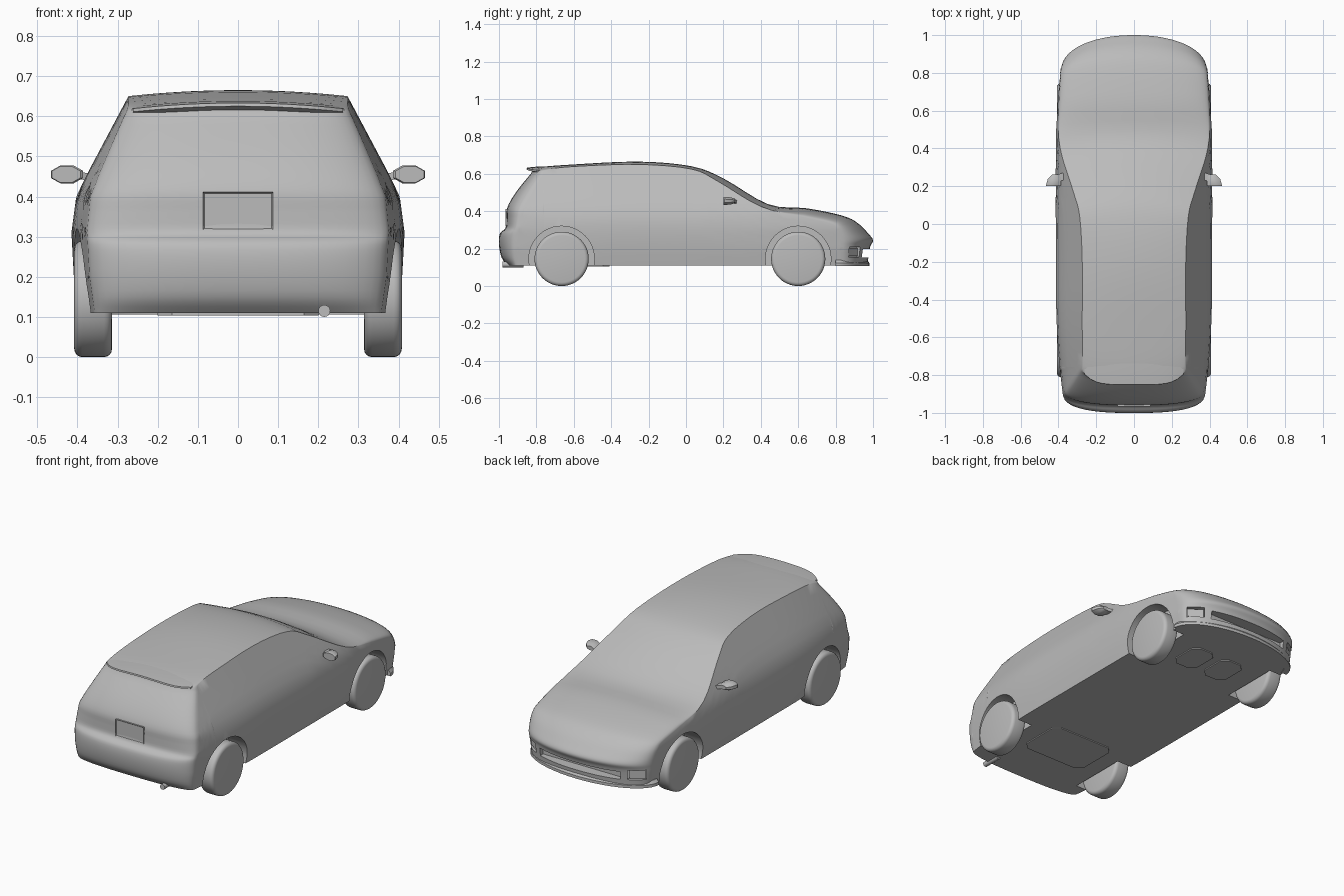
import bpy, bmesh, math
from mathutils import Vector, Matrix

cube = bpy.data.objects.get("Cube")
if cube:
    bpy.data.objects.remove(cube)

paint = bpy.data.materials.new("plain_grey")
paint.use_nodes = True
grey = (0.5, 0.5, 0.5, 1)
paint.diffuse_color = grey
paint.node_tree.nodes["Principled BSDF"].inputs["Base Color"].default_value = grey


def finish(name, bm, angle=32):
    """Turn a bmesh into a named, shaded object."""
    bmesh.ops.remove_doubles(bm, verts=bm.verts, dist=0.0004)
    bmesh.ops.recalc_face_normals(bm, faces=bm.faces)
    mesh = bpy.data.meshes.new(name)
    bm.to_mesh(mesh)
    bm.free()
    mesh.materials.append(paint)
    obj = bpy.data.objects.new(name, mesh)
    bpy.context.collection.objects.link(obj)
    smooth(obj, angle)
    return obj


def smooth(obj, angle):
    bpy.ops.object.select_all(action='DESELECT')
    obj.select_set(True)
    bpy.context.view_layer.objects.active = obj
    bpy.ops.object.shade_smooth_by_angle(angle=math.radians(angle))


def grid(bm, rows, wrap=False):
    """Skin a list of equally long point rows."""
    vs = [[bm.verts.new(p) for p in row] for row in rows]
    n = len(rows[0])
    for a, b in zip(vs, vs[1:]):
        for j in range(n if wrap else n - 1):
            k = (j + 1) % n
            bm.faces.new((a[j], a[k], b[k], b[j]))
    return vs


def loft(name, rows, angle=32):
    """Closed solid through rings of points."""
    bm = bmesh.new()
    vs = grid(bm, rows, wrap=True)
    bm.faces.new(vs[0])
    bm.faces.new(vs[-1])
    return finish(name, bm, angle)


def box(name, centre, size, turn=0):
    bm = bmesh.new()
    mat = Matrix.Translation(centre) @ Matrix.Rotation(turn, 4, 'Z') @ Matrix.Diagonal((*size, 1))
    bmesh.ops.create_cube(bm, size=1, matrix=mat)
    return finish(name, bm)


def drum(name, centre, radius, width, axis='Y', bevel=0, segs=48):
    bm = bmesh.new()
    mat = Matrix.Translation(centre) @ Matrix.Rotation(math.pi / 2, 4, axis)
    bmesh.ops.create_cone(bm, cap_ends=True, segments=segs, radius1=radius,
                          radius2=radius, depth=width, matrix=mat)
    if bevel:
        rims = [e for e in bm.edges if any(len(f.verts) > 4 for f in e.link_faces)]
        bmesh.ops.bevel(bm, geom=rims, offset=bevel, segments=4, profile=0.5, affect='EDGES')
    return finish(name, bm)


# Body shape: centre line (y, z) and matching shoulder edge (y, z), tail to nose
LINES = [
    (-.95, .11, -.90, .11), (-.985, .15, -.898, .15), (-1, .22, -.896, .22),
    (-.995, .28, -.894, .28), (-.965, .31, -.89, .31), (-.96, .36, -.88, .36),
    (-.955, .42, -.865, .42), (-.91, .5, -.82, .5), (-.83, .6, -.765, .59),
    (-.8, .632, -.74, .622), (-.6, .65, -.58, .64), (-.25, .665, -.25, .65),
    (.03, .64, .03, .625), (.2, .575, .17, .56), (.44, .437, .4, .425),
    (.65, .415, .62, .37), (.84, .375, .77, .335), (.92, .335, .8, .31),
    (.975, .28, .814, .275), (1, .245, .818, .24), (.985, .21, .82, .21),
    (.975, .15, .822, .15), (.97, .11, .824, .11)]
FLANK = [(.11, .395), (.2, .409), (.31, .415), (.4, .403), (.46, .374), (.65, .273)]
FLOOR = .11


def spline(pts, t):
    """Catmull-Rom through a list of tuples."""
    i = min(int(t), len(pts) - 2)
    f = t - i
    a, b, c, d = (Vector(pts[max(0, min(len(pts) - 1, i + k))]) for k in (-1, 0, 1, 2))
    return b + (c - a) * f / 2 + (a - 2.5 * b + 2 * c - d / 2) * f * f + (1.5 * (b - c) + (d - a) / 2) * f ** 3


def flank(y, z):
    """Half width of the body side at a point."""
    for (z0, x0), (z1, x1) in zip(FLANK, FLANK[1:]):
        if z <= z1 or z1 == FLANK[-1][0]:
            x = x0 + (x1 - x0) * (z - z0) / (z1 - z0)
            break
    return x * (1 - .3 * max(0, abs(y) - .35) ** 2)


def body():
    bm = bmesh.new()
    steps, across, down = 4, 14, 10
    total = (len(LINES) - 1) * steps
    for side in (-1, 1):
        top, sides = [], []
        for i in range(total + 1):
            t = i / steps
            yc, zc, ye, ze = spline(LINES, t)
            zc, ze = max(zc, FLOOR), max(ze, FLOOR)
            xe = flank(ye, ze)
            flat = max(0, min(1, t - 8.5, 15 - t))
            n = 2.6 if t < 9 else 2.1
            row = []
            for k in range(across + 1):
                u = math.sin(k / across * math.pi / 2)
                drop = flat * u * u + (1 - flat) * (1 - max(0, 1 - u ** n) ** (1 / n))
                row.append((side * xe * u, yc + (ye - yc) * drop, zc + (ze - zc) * drop))
            top.append(row)
            col = [ze + (FLOOR - ze) * k / down for k in range(down + 1)]
            sides.append([(side * flank(ye, z), ye, z) for z in col])
        grid(bm, top)
        grid(bm, sides)
    bmesh.ops.remove_doubles(bm, verts=bm.verts, dist=0.0004)
    bmesh.ops.dissolve_degenerate(bm, edges=bm.edges, dist=0.0001)
    bmesh.ops.holes_fill(bm, edges=[e for e in bm.edges if e.is_boundary], sides=0)
    return finish("body", bm)


def cut(target, cutter):
    mod = target.modifiers.new("cut", 'BOOLEAN')
    mod.operation, mod.solver, mod.object = 'DIFFERENCE', 'EXACT', cutter
    bpy.context.view_layer.objects.active = target
    bpy.ops.object.modifier_apply(modifier=mod.name)
    bpy.data.objects.remove(cutter)


shell = body()

# Wheels and wheel wells
AXLES = {"front": .6, "rear": -.665}
for s, side in ((1, "left"), (-1, "right")):
    for end, y in AXLES.items():
        cut(shell, drum("well", (s * .4, y, .145), .175, .2))
        drum(f"{end}_{side}_wheel", (s * .361, y, .145), .145, .094, bevel=.02)

# Air intake and lamp recesses in the nose
cut(shell, box("intake", (0, 1, .175), (.5, .17, .045)))
for s in (1, -1):
    cut(shell, box("recess", (s * .335, .915, .182), (.095, .07, .055), -s * .6))
    box("fog_lamp", (s * .315, .885, .182), (.085, .02, .045), -s * .6)
smooth(shell, 32)

# Chin lip following the nose
rows = []
for i in range(25):
    a = math.pi * i / 24
    c, b = math.cos(a), math.sin(a)
    rows.append([(c * (.385 + o), .8 + b * (.175 + o), z)
                 for o, z in ((-.03, .106), (.006, .106), (.006, .122), (-.006, .138), (-.03, .138))])
loft("chin_lip", rows)

# Tail spoiler
rows = []
for i in range(17):
    u = i / 8 - 1
    back, fall = .055 * abs(u) ** 5, .014 * u * u
    rows.append([(u * .262, y + back, z - fall) for y, z in
                 ((-.72, .641), (-.8, .638), (-.85, .633), (-.852, .625), (-.81, .612), (-.74, .61))])
loft("tail_spoiler", rows)

# Number plate with a raised rim
bm = bmesh.new()
bmesh.ops.create_cube(bm, size=1, matrix=Matrix.Translation((0, -.955, .364)) @ Matrix.Diagonal((.174, .02, .094, 1)))
back = min(bm.faces, key=lambda f: f.calc_center_median().y)
bmesh.ops.inset_individual(bm, faces=[back], thickness=.005, depth=-.004)
finish("number_plate", bm)

# Exhaust pipe
drum("exhaust_pipe", (.215, -.925, .115), .015, .11, axis='X', segs=16)

# Door mirrors: octagonal housing tapering forward, on a short arm
for s, side in ((1, "left"), (-1, "right")):
    rows = []
    for y, size, shift in ((.2, .9, .002), (.205, 1, 0), (.24, .85, -.004), (.262, .5, -.012)):
        ring = [math.tau * (k + .5) / 8 for k in range(8)]
        rows.append([(s * (.426 + shift + .043 * size * math.cos(a)), y,
                      .455 + .024 * size * math.sin(a)) for a in ring])
    loft(f"{side}_mirror", rows)
    loft(f"{side}_mirror_arm", [[(s * x, y + dy, z + dz) for dy, dz in
         ((-.02, -.01), (.02, -.01), (.02, .008), (-.02, .008))]
         for x, y, z in ((.35, .26, .447), (.41, .24, .455))])

# Shallow underbody plates with clipped corners
for name, x, y, w, d in (("front_left_pan", .1, .62, .075, .1), ("front_right_pan", -.1, .62, .075, .1),
                         ("rear_pan", 0, -.55, .2, .14)):
    c = .035
    outline = [(w, c - d), (w, d - c), (w - c, d), (c - w, d), (-w, d - c), (-w, c - d), (c - w, -d), (w - c, -d)]
    loft(name, [[(x + px, y + py, z) for px, py in outline] for z in (.104, .112)])
